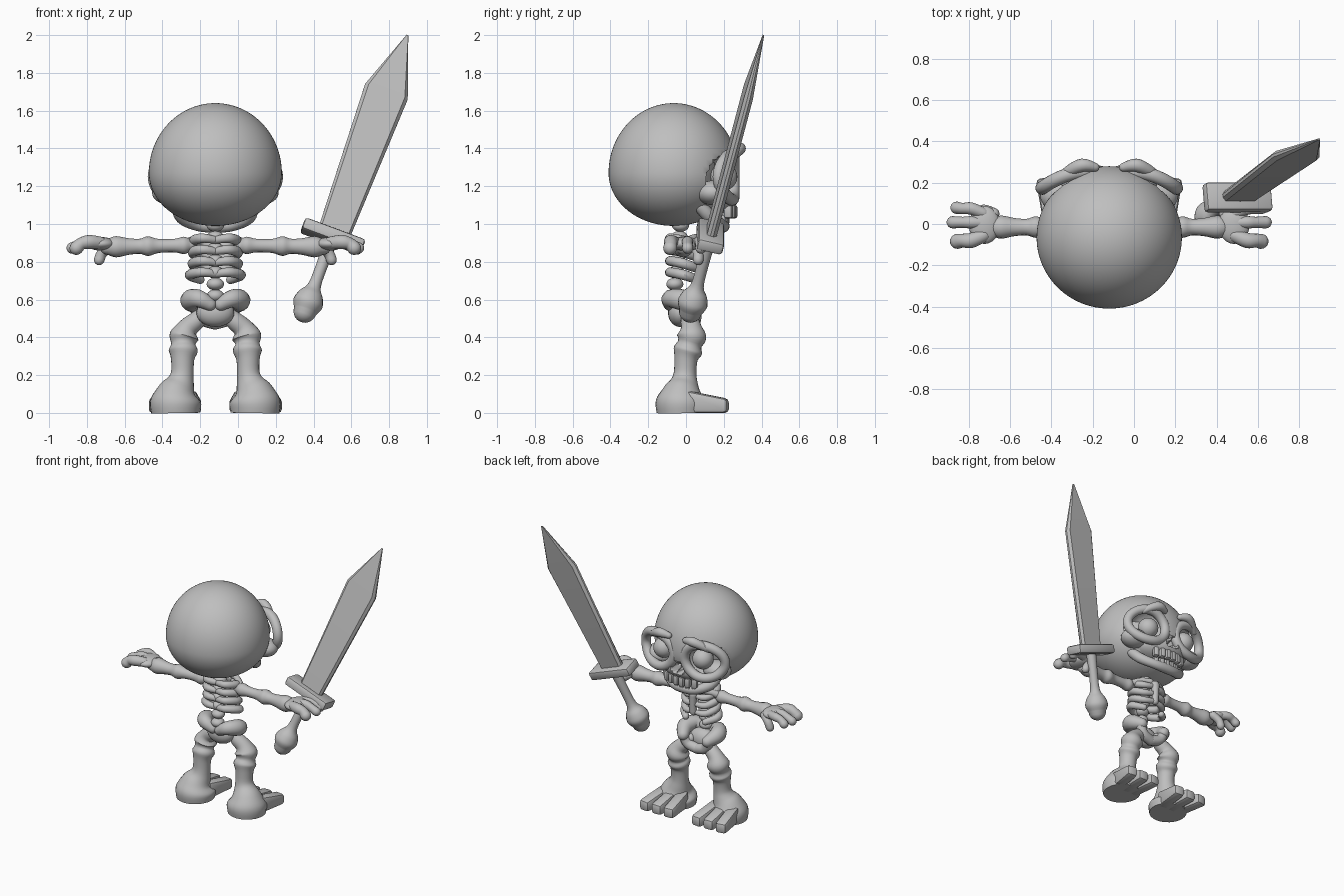
import bpy, bmesh, math
from mathutils import Vector, Matrix

cube = bpy.data.objects.get("Cube")
if cube:
    bpy.data.objects.remove(cube)

bone = bpy.data.materials.new("plain grey")
bone.use_nodes = True
GREY = (0.52, 0.52, 0.52, 1)
bone.diffuse_color = GREY
bone.node_tree.nodes["Principled BSDF"].inputs["Base Color"].default_value = GREY

BODY = Matrix.Translation((-0.12, 0, 0))    # body sits off centre, the sword balances it
SIDES = (("left", 1), ("right", -1))
made = []


def finish(name, bm, matrix=BODY):
    bmesh.ops.recalc_face_normals(bm, faces=bm.faces)
    mesh = bpy.data.meshes.new(name)
    bm.to_mesh(mesh)
    bm.free()
    mesh.transform(matrix)
    mesh.materials.append(bone)
    ob = bpy.data.objects.new(name, mesh)
    bpy.context.collection.objects.link(ob)
    made.append(ob)
    return ob


def smooth_path(pts, closed, sub=4):
    """Catmull-Rom samples of (x, y, z, radius) points."""
    n, out = len(pts), []
    get = lambda i: pts[i % n] if closed else pts[min(max(i, 0), n - 1)]
    for i in range(n if closed else n - 1):
        a, b, c, d = (get(i + k) for k in (-1, 0, 1, 2))
        for k in range(sub):
            t = k / sub
            out.append(0.5 * (2 * b + (c - a) * t + (2 * a - 5 * b + 4 * c - d) * t * t
                              + (3 * b - a - 3 * c + d) * t ** 3))
    return out if closed else out + [pts[-1]]


def tube(name, pts, caps=(True, True), closed=False, sides=16, matrix=BODY):
    """Round limb with varying radius and domed ends."""
    path = smooth_path([Vector(p) for p in pts], closed)
    if not closed:
        def dome(a, b):
            way = (a - b).xyz.normalized()
            return [Vector((*(a.xyz + way * a.w * k), a.w * math.sqrt(1 - k * k)))
                    for k in (0.4, 0.7, 0.9, 0.99)]
        head = dome(path[0], path[1])[::-1] if caps[0] else []
        tail = dome(path[-1], path[-2]) if caps[1] else []
        path = head + path + tail
    bm, rings, n = bmesh.new(), [], len(path)
    side = Vector((0.31, 0.87, 0.39))
    for i, p in enumerate(path):
        after = path[(i + 1) % n] if closed else path[min(i + 1, n - 1)]
        before = path[i - 1] if closed else path[max(i - 1, 0)]
        t = (after - before).xyz.normalized()
        side = (side - t * side.dot(t)).normalized()
        up, r = t.cross(side), max(p.w, 0.002)
        rings.append([bm.verts.new(p.xyz + r * (side * math.cos(a) + up * math.sin(a)))
                      for a in (math.tau * k / sides for k in range(sides))])
    for i in range(n if closed else n - 1):
        a, b = rings[i], rings[(i + 1) % n]
        for k in range(sides):
            j = (k + 1) % sides
            bm.faces.new((a[k], a[j], b[j], b[k]))
    if not closed:
        bm.faces.new(rings[0])
        bm.faces.new(rings[-1])
    return finish(name, bm, matrix)


def dent(co, x, z, rx, rz, depth):
    """Press a soft hollow into the front of the head."""
    d = ((co.x - x) / rx) ** 2 + ((co.z - z) / rz) ** 2
    if co.y > 0 and d < 1:
        co.y -= depth * min(1, 2.2 * (1 - d))


def ball(name, loc, radii, low=None, seg=24, face=False):
    """Ellipsoid; low gives a different lower height, face adds sockets and nose."""
    bm = bmesh.new()
    bmesh.ops.create_uvsphere(bm, u_segments=seg, v_segments=seg * 2 // 3, radius=1)
    for v in bm.verts:
        rz = low if low and v.co.z < 0 else radii[2]
        v.co = Vector((v.co.x * radii[0], v.co.y * radii[1], v.co.z * rz)) + Vector(loc)
        if face:
            for s in (1, -1):
                dent(v.co, s * 0.175, 1.25, 0.125, 0.115, 0.1)
                dent(v.co, s * 0.022, 1.165, 0.026, 0.045, 0.09)
    return finish(name, bm)


def block(name, loc, size, turn=0, taper=1, bevel=0.012, matrix=BODY):
    """Bevelled box; taper lowers the top of its +y end."""
    bm = bmesh.new()
    bmesh.ops.create_cube(bm, size=1)
    for v in bm.verts:
        if v.co.y > 0 and v.co.z > 0:
            v.co.z = taper - 0.5
        v.co = Vector([a * b for a, b in zip(v.co, size)])
    bmesh.ops.bevel(bm, geom=bm.edges[:], offset=bevel, segments=2, profile=0.5, affect='EDGES')
    bm.transform(Matrix.Translation(loc) @ Matrix.Rotation(turn, 4, 'Z'))
    return finish(name, bm, matrix)


# Head
ball("skull", (0, -0.065, 1.27), (0.352, 0.345, 0.37), low=0.28, seg=96, face=True)
ball("upper_jaw", (0, 0.13, 1.145), (0.21, 0.15, 0.1), seg=96, face=True)
for label, s in SIDES:
    ball(label + "_eye", (s * 0.16, 0.2, 1.25), (0.072, 0.072, 0.072))
    ball(label + "_cheekbone", (s * 0.235, 0.14, 1.165), (0.1, 0.085, 0.065))
    rim = []
    for k in range(14):
        a = math.tau * k / 14
        x = 0.185 + 0.14 * math.cos(a)
        rim.append((s * x, 0.25 - 1.8 * max(0, x - 0.12) ** 2,
                    1.25 + 0.12 * math.sin(a), 0.033))
    tube(label + "_eye_socket", rim, closed=True)
    tube(label + "_brow", [(s * 0.07, 0.275, 1.39, 0.022), (s * 0.13, 0.285, 1.4, 0.032),
                           (s * 0.19, 0.26, 1.375, 0.028), (s * 0.23, 0.235, 1.345, 0.018)])
jaw = [(0.2, 0.07, 1.1, 0.035), (0.175, 0.13, 1.035, 0.036), (0.09, 0.185, 0.995, 0.033)]
tube("lower_jaw", jaw + [(0, 0.195, 0.99, 0.036)] + [(-x, y, z, r) for x, y, z, r in jaw[::-1]])
for k in range(6):
    x = (k - 2.5) * 0.044
    block(f"upper_tooth_{k + 1}", (x, 0.25 - 2 * x * x, 1.065), (0.04, 0.045, 0.07), -3 * x)
for k in range(5):
    x = (k - 2) * 0.044
    block(f"lower_tooth_{k + 1}", (x, 0.21 - 2 * x * x, 1.022), (0.038, 0.04, 0.055), -3 * x)

# Spine, ribs and pelvis
for k in range(7):
    ball(f"vertebra_{k + 1}", (0, -0.065 + 0.006 * k, 0.62 + 0.062 * k), (0.046, 0.045, 0.033))
tube("breastbone", [(0, 0.085, 0.9, 0.032), (0, 0.09, 0.84, 0.024), (0, 0.085, 0.77, 0.025)])
ball("sacrum", (0, -0.03, 0.53), (0.1, 0.065, 0.075))
for label, s in SIDES:
    for k, w in enumerate((0.115, 0.12, 0.12, 0.135)):
        z = 0.915 - 0.06 * k
        end = [(s * 0.015, 0.08, z - 0.025, 0.018)] if k < 3 else []
        tube(f"{label}_rib_{k + 1}", [(0, -0.07, z, 0.02), (s * 0.07, -0.085, z + 0.01, 0.025),
                                      (s * w, -0.01, z - 0.005, 0.027),
                                      (s * 0.08, 0.06, z - 0.03, 0.023)] + end)
    tube(label + "_collar_bone", [(s * 0.03, 0.07, 0.925, 0.022), (s * 0.09, 0.04, 0.925, 0.02),
                                  (s * 0.15, -0.01, 0.895, 0.028)])
    tube(label + "_hip_bone", [(s * 0.03, -0.085, 0.575, 0.035), (s * 0.09, -0.08, 0.605, 0.048),
                               (s * 0.13, -0.01, 0.595, 0.056), (s * 0.1, 0.06, 0.565, 0.04)])
    tube(label + "_pelvis_arch", [(s * 0.1, 0.05, 0.55, 0.035), (s * 0.07, 0.045, 0.5, 0.036),
                                  (0, 0.035, 0.478, 0.037)])

# Legs and feet
leg = [(0.07, 0.02, 0.53, 0.035), (0.1, 0.02, 0.49, 0.048), (0.145, 0.028, 0.45, 0.055),
       (0.165, 0.03, 0.405, 0.078), (0.17, 0.02, 0.365, 0.064), (0.17, 0.01, 0.33, 0.077),
       (0.173, 0, 0.285, 0.062), (0.175, -0.005, 0.21, 0.06), (0.185, -0.01, 0.16, 0.075),
       (0.203, -0.02, 0.11, 0.105), (0.21, -0.025, 0.06, 0.135), (0.21, -0.025, 0, 0.13)]
for label, s in SIDES:
    tube(label + "_leg", [(s * x, y, z, r) for x, y, z, r in leg], caps=(True, False), sides=24)
    for k, x in enumerate((0.125, 0.21, 0.297)):
        block(f"{label}_toe_{k + 1}", (s * x, 0.11, 0.06), (0.08, 0.23, 0.12),
              turn=-s * (k - 0.8) * 0.14, taper=0.62, bevel=0.02)

# Arms and hands
arm = [(0.13, 0.03), (0.165, 0.046), (0.215, 0.036), (0.3, 0.037), (0.355, 0.052),
       (0.4, 0.04), (0.46, 0.044), (0.525, 0.056), (0.57, 0.042)]
for label, s in SIDES:
    tube(label + "_arm", [(s * x, -0.015, 0.89 - 0.02 * x, r) for x, r in arm])
    ball(label + "_palm", (s * 0.605, -0.005, 0.895), (0.075, 0.092, 0.036))
    for k, (y, r) in enumerate(((0.075, 0.03), (0.008, 0.03), (-0.08, 0.037))):
        tip = (0.74, 0.758, 0.735)[k]
        tube(f"{label}_finger_{k + 1}", [(s * 0.61, y * 0.7, 0.9, r * 0.9),
                                         (s * 0.67, y, 0.905, r), (s * 0.71, y, 0.895, r * 0.9),
                                         (s * tip, y * 1.05, 0.873, r)])
    tube(label + "_thumb", [(s * 0.56, 0.05, 0.88, 0.028), (s * 0.6, 0.065, 0.845, 0.028),
                            (s * 0.615, 0.065, 0.81, 0.028)])

# Sword, built upright from the pommel and then tilted into the hand
axis = Vector((0.527, 0.375, 1.42)).normalized()
width = Vector((axis.z, 0, -axis.x)).normalized()
SWORD = Matrix.Translation((0.37, 0.035, 0.58)) @ Matrix((width, axis.cross(width), axis)).transposed().to_4x4()
tube("sword_grip", [(0, 0, -0.045, 0.062), (0, 0, 0, 0.08), (0, 0, 0.05, 0.066),
                    (0, 0, 0.1, 0.036), (0, 0, 0.2, 0.031), (0, 0, 0.4, 0.036)],
     sides=20, matrix=SWORD)
block("sword_guard", (0, 0, 0.39), (0.34, 0.14, 0.065), bevel=0.016, matrix=SWORD)
bm, rings = bmesh.new(), []
for z, w, th in ((0.38, 0.086, 0.026), (1.23, 0.12, 0.024), (1.56, 0.005, 0.004)):
    outline = [(w, -0.3), (w, 0.3), (w * 0.85, 1), (-w * 0.85, 1),
               (-w, 0.3), (-w, -0.3), (-w * 0.85, -1), (w * 0.85, -1)]
    rings.append([bm.verts.new((x, y * th, z)) for x, y in outline])
for a, b in zip(rings, rings[1:]):
    for k in range(8):
        j = (k + 1) % 8
        bm.faces.new((a[k], a[j], b[j], b[k]))
bm.faces.new(rings[0])
bm.faces.new(rings[-1])
finish("sword_blade", bm, SWORD)

# Smooth shading with sharp edges kept
bpy.ops.object.select_all(action='DESELECT')
for ob in made:
    ob.select_set(True)
bpy.context.view_layer.objects.active = made[0]
bpy.ops.object.shade_smooth_by_angle(angle=math.radians(35))
